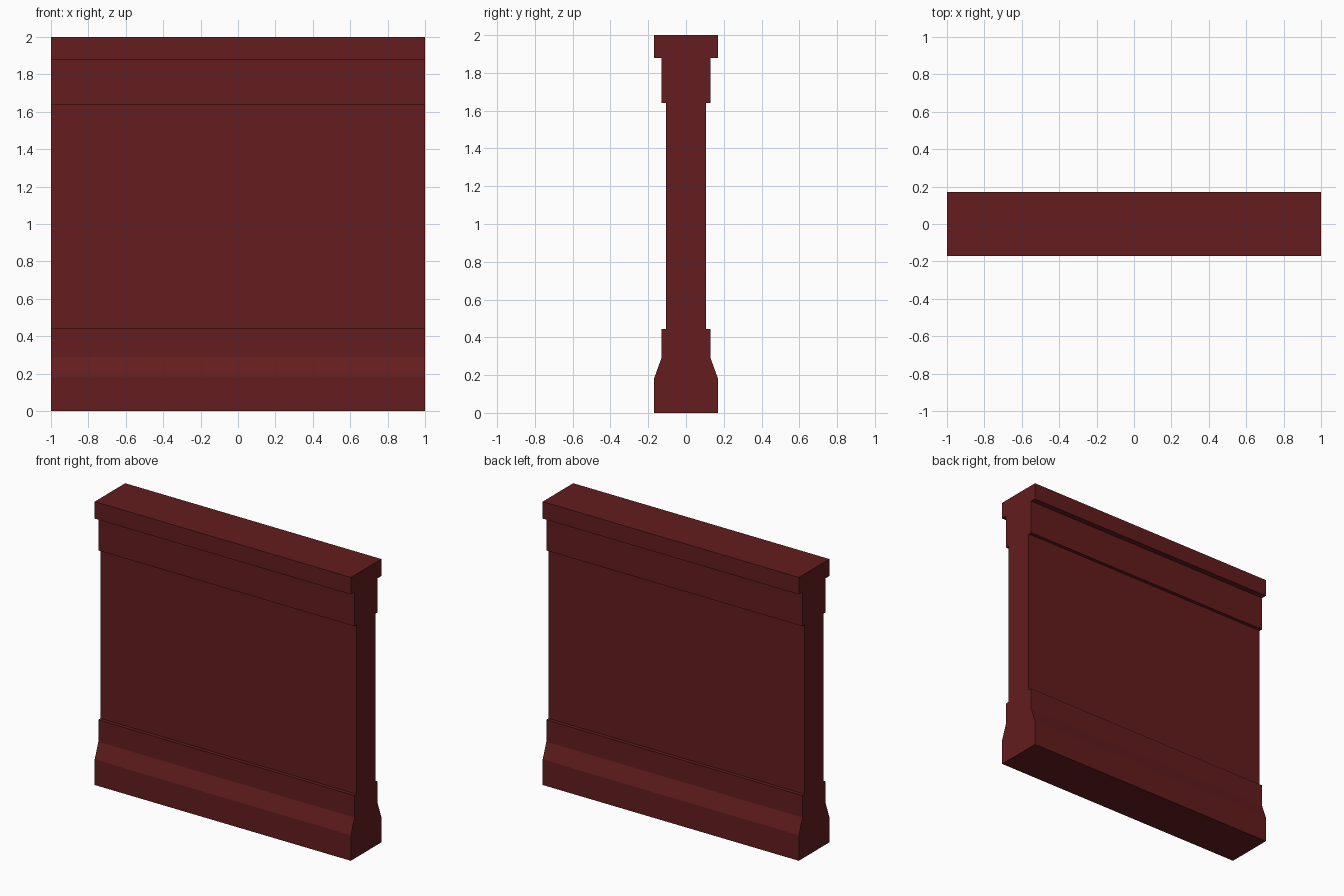
import bpy, bmesh

if "Cube" in bpy.data.objects:
    bpy.data.objects.remove(bpy.data.objects["Cube"])

# Half profile of the wall section: (half depth, height), bottom to top
HALF = [(0.17, 0.0), (0.17, 0.18), (0.13, 0.29), (0.13, 0.445), (0.105, 0.445),
        (0.105, 1.64), (0.13, 1.64), (0.13, 1.88), (0.17, 1.88), (0.17, 2.0)]
LENGTH = 2.0

red = bpy.data.materials.new("dark_red")
red.diffuse_color = (0.125, 0.012, 0.013, 1)
red.use_nodes = True
red.node_tree.nodes["Principled BSDF"].inputs["Base Color"].default_value = red.diffuse_color

# Moulded wall panel: mirrored profile extruded along x
bm = bmesh.new()
outline = HALF + [(-y, z) for y, z in reversed(HALF)]
end = bm.faces.new([bm.verts.new((-LENGTH / 2, y, z)) for y, z in outline])
side = bmesh.ops.extrude_face_region(bm, geom=[end], use_keep_orig=True)
moved = [g for g in side["geom"] if isinstance(g, bmesh.types.BMVert)]
bmesh.ops.translate(bm, verts=moved, vec=(LENGTH, 0, 0))
bmesh.ops.recalc_face_normals(bm, faces=bm.faces)

mesh = bpy.data.meshes.new("wall_panel")
bm.to_mesh(mesh)
bm.free()
mesh.materials.append(red)
wall = bpy.data.objects.new("wall_panel", mesh)
bpy.context.collection.objects.link(wall)
